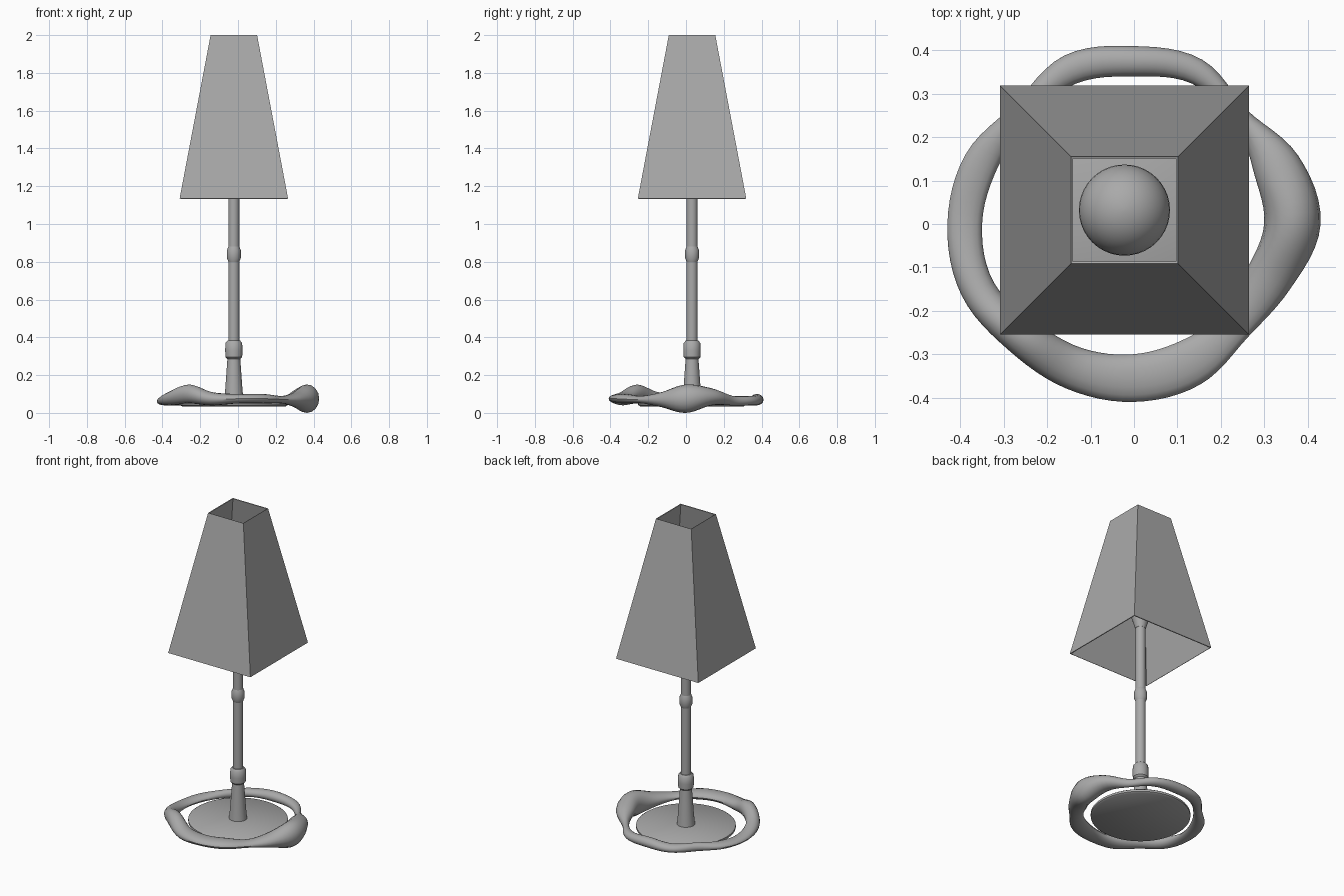
import bpy, bmesh, math

if "Cube" in bpy.data.objects:
    bpy.data.objects.remove(bpy.data.objects["Cube"])

AXIS = (-0.022, 0.032)  # lamp stem position

grey = bpy.data.materials.new("plain grey")
grey.use_nodes = True
COLOUR = (0.4, 0.4, 0.4, 1)
grey.diffuse_color = COLOUR
grey.node_tree.nodes["Principled BSDF"].inputs["Base Color"].default_value = COLOUR


def finish(name, bm, smooth=True):
    bmesh.ops.recalc_face_normals(bm, faces=bm.faces)
    mesh = bpy.data.meshes.new(name)
    bm.to_mesh(mesh)
    bm.free()
    obj = bpy.data.objects.new(name, mesh)
    bpy.context.collection.objects.link(obj)
    mesh.materials.append(grey)
    if smooth:
        bpy.ops.object.select_all(action="DESELECT")
        obj.select_set(True)
        bpy.context.view_layer.objects.active = obj
        bpy.ops.object.shade_smooth_by_angle(angle=math.radians(40))
    return obj


def bridge(bm, loops, closed=False):
    """Join successive vertex loops with quads."""
    following = loops[1:] + loops[:1] if closed else loops[1:]
    for a, b in zip(loops, following):
        for i in range(len(a)):
            j = (i + 1) % len(a)
            bm.faces.new((a[i], a[j], b[j], b[i]))


def turned(name, profile, sides=40):
    """Solid of revolution about the stem from (radius, height) pairs."""
    bm = bmesh.new()
    loops = []
    for radius, z in profile:
        angles = [math.tau * i / sides for i in range(sides)]
        loops.append([bm.verts.new((AXIS[0] + radius * math.cos(a),
                                    AXIS[1] + radius * math.sin(a), z)) for a in angles])
    bridge(bm, loops)
    bm.faces.new(loops[0])
    bm.faces.new(loops[-1])
    return finish(name, bm)


# Base, stem and fittings
turned("base_disc", [(0.275, 0.035), (0.285, 0.042), (0.285, 0.055), (0.275, 0.062)], 64)
turned("stem_foot", [(0.052, 0.06), (0.046, 0.12), (0.033, 0.3)])
turned("lower_collar", [(0.034, 0.285), (0.044, 0.295), (0.046, 0.33),
                        (0.044, 0.37), (0.034, 0.382)])
turned("stem", [(0.029, 0.29), (0.029, 1.3)])
turned("upper_collar", [(0.029, 0.8), (0.037, 0.82), (0.037, 0.86), (0.029, 0.88)])

# Bulb: flared neck running into a globe
BULB_R, BULB_Z = 0.105, 1.48
globe = [(BULB_R * math.sin(t), BULB_Z - BULB_R * math.cos(t))
         for t in (math.radians(d) for d in range(40, 180, 10))]
turned("bulb", [(0.03, 1.28), (0.042, 1.32), (0.055, 1.36)] + globe + [(0.004, BULB_Z + BULB_R)])

# Square tapered shade, open at both ends
bm = bmesh.new()
corners = ((-1, -1), (1, -1), (1, 1), (-1, 1))
bridge(bm, [[bm.verts.new((AXIS[0] + half * x, AXIS[1] + half * y, z)) for x, y in corners]
            for half, z in ((0.287, 1.135), (0.123, 2.0))])
shade = finish("shade", bm, smooth=False)
shell = shade.modifiers.new("thickness", "SOLIDIFY")
shell.thickness = 0.006
shell.offset = -1

# Uneven ring round the base: (inner, outer, low, high) in hundredths, at even angles
KEYS = ((30, 43, 0, 15), (30, 41, 4, 13), (33, 37, 4, 9), (35, 41, 4, 9),
        (34, 41, 4, 10), (35, 42, 4, 9), (34, 39, 4, 9), (34, 42, 4, 8),
        (35, 43, 4, 8), (35, 43, 4, 11), (32, 41, 5, 15), (31, 41, 4, 11),
        (30, 41, 5, 10), (29, 40, 5, 10), (29, 37, 5, 9), (28, 39, 3, 11))


def ring_section(u):
    """Smooth periodic blend of the section sizes."""
    k, t = int(u), u % 1
    p = [KEYS[(k + d) % len(KEYS)] for d in (-1, 0, 1, 2)]
    return [(b + t * (c - a + t * (2 * a - 5 * b + 4 * c - d + t * (3 * (b - c) + d - a))) / 2) / 100
            for a, b, c, d in zip(*p)]


bm = bmesh.new()
loops = []
STEPS, SIDES = 96, 16
for s in range(STEPS):
    inner, outer, low, high = ring_section(s * len(KEYS) / STEPS)
    a = math.tau * s / STEPS
    loop = []
    for i in range(SIDES):
        v = math.tau * i / SIDES
        r = (inner + outer + (outer - inner) * math.cos(v)) / 2
        z = (low + high + (high - low) * math.sin(v)) / 2
        loop.append(bm.verts.new((r * math.cos(a), r * math.sin(a), max(z, 0))))
    loops.append(loop)
bridge(bm, loops, closed=True)
finish("base_ring", bm)
